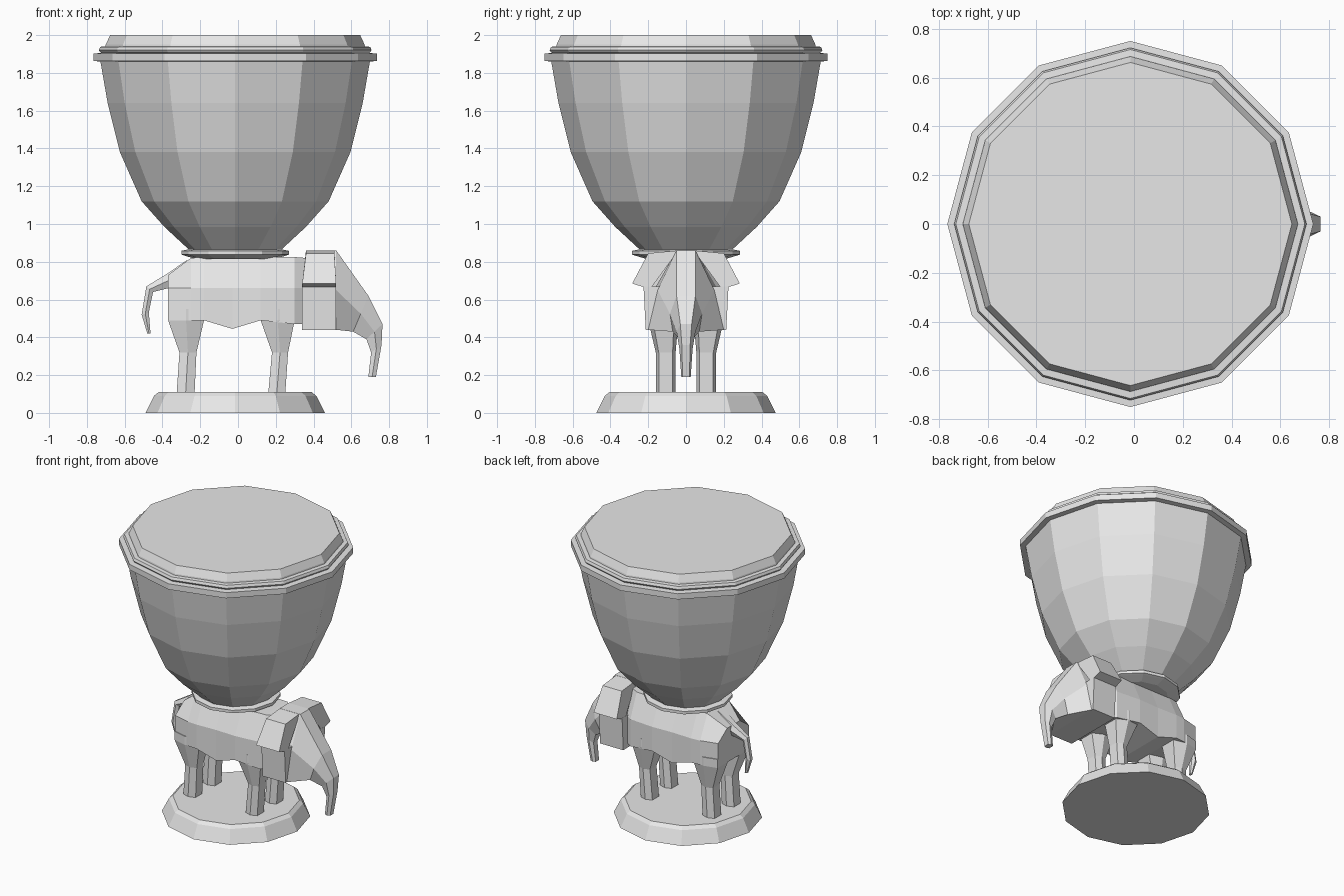
import bpy, bmesh, math

cube = bpy.data.objects.get("Cube")
if cube:
    bpy.data.objects.remove(cube)

gray = bpy.data.materials.new("plain_gray")
gray.use_nodes = True
COLOR = (0.8, 0.8, 0.8, 1)
gray.diffuse_color = COLOR
gray.node_tree.nodes["Principled BSDF"].inputs["Base Color"].default_value = COLOR

CENTER_X = -0.015


def loft(name, rings):
    """Skin closed rings of equal length and cap both ends, flat shaded."""
    bm = bmesh.new()
    loops = [[bm.verts.new(p) for p in ring] for ring in rings]
    n = len(loops[0])
    for a, b in zip(loops, loops[1:]):
        for i in range(n):
            j = (i + 1) % n
            bm.faces.new((a[i], a[j], b[j], b[i]))
    bm.faces.new(loops[0])
    bm.faces.new(loops[-1])
    bmesh.ops.recalc_face_normals(bm, faces=bm.faces)
    mesh = bpy.data.meshes.new(name)
    bm.to_mesh(mesh)
    bm.free()
    mesh.materials.append(gray)
    obj = bpy.data.objects.new(name, mesh)
    bpy.context.collection.objects.link(obj)
    return obj


def lathe(name, profile, sides=12):
    """Twelve-sided turned part from (radius, height) pairs."""
    step = math.tau / sides
    return loft(name, [[(CENTER_X + r * math.cos(i * step), r * math.sin(i * step), z)
                        for i in range(sides)] for r, z in profile])


def mirrored_ring(half):
    """Close a half outline of (x, y, z) points across the middle plane."""
    return half + [(x, -y, z) for x, y, z in reversed(half)]


def slanted_ring(top, bottom, w_top, w_mid, w_bottom):
    """Six-point ring between a top and a bottom (x, z) point."""
    mid = [(a + b) / 2 for a, b in zip(top, bottom)]
    return mirrored_ring([(p[0], w, p[1]) for p, w in
                          ((top, w_top), (mid, w_mid), (bottom, w_bottom))])


# Round stand and drum
lathe("base", [(0.475, 0), (0.43, 0.09), (0.405, 0.11)])
lathe("foot_ring", [(0.21, 0.815), (0.27, 0.833), (0.285, 0.838), (0.285, 0.858), (0.25, 0.865)])
lathe("drum_bowl", [(0.24, 0.86), (0.375, 0.985), (0.495, 1.12), (0.61, 1.38),
                    (0.675, 1.64), (0.715, 1.87)])
lathe("drum_rim", [(0.71, 1.86), (0.75, 1.863), (0.75, 1.903), (0.705, 1.905)])
lathe("upper_hoop", [(0.70, 1.90), (0.715, 1.91), (0.722, 1.92), (0.715, 1.938), (0.685, 1.94)])
lathe("drum_skin", [(0.69, 1.92), (0.685, 1.95), (0.662, 2.0)])

# Body: x, top height, belly height, top width, side width
body = []
for x, top, belly, w_top, w_side in ((-0.37, 0.73, 0.49, 0.07, 0.17),
                                     (-0.25, 0.82, 0.49, 0.12, 0.20),
                                     (-0.18, 0.825, 0.49, 0.13, 0.205),
                                     (-0.03, 0.825, 0.445, 0.13, 0.20),
                                     (0.12, 0.825, 0.49, 0.13, 0.205),
                                     (0.30, 0.825, 0.47, 0.12, 0.19),
                                     (0.36, 0.82, 0.47, 0.08, 0.15)):
    body.append(mirrored_ring([(x, w_top, top), (x, w_side, 0.66), (x, w_side, belly)]))
loft("body", body)

# Head flowing into the trunk
loft("head_and_trunk", [
    slanted_ring((0.36, 0.86), (0.34, 0.44), 0.05, 0.17, 0.19),
    slanted_ring((0.52, 0.86), (0.52, 0.44), 0.05, 0.15, 0.20),
    slanted_ring((0.69, 0.62), (0.61, 0.43), 0.05, 0.085, 0.07),
    slanted_ring((0.765, 0.47), (0.68, 0.39), 0.03, 0.05, 0.035),
    slanted_ring((0.76, 0.36), (0.705, 0.32), 0.022, 0.035, 0.022),
    slanted_ring((0.73, 0.19), (0.69, 0.19), 0.018, 0.025, 0.018)])


def slab(name, outline, x_top, x_bottom):
    """Plate whose (y, z) outline starts with its two top points."""
    spans = [x_top, x_top, x_bottom, x_bottom]
    return loft(name, [[(span[k], y, z) for span, (y, z) in zip(spans, outline)]
                       for k in (0, 1)])


# Legs and ears on both sides
for side, label in ((1, "left"), (-1, "right")):
    slab("upper_ear_" + label, [(side * y, z) for y, z in
         ((0.04, 0.86), (0.20, 0.845), (0.285, 0.685), (0.19, 0.655))],
         (0.36, 0.51), (0.34, 0.52))
    slab("lower_ear_" + label, [(side * y, z) for y, z in
         ((0.10, 0.67), (0.225, 0.67), (0.213, 0.44), (0.10, 0.44))],
         (0.34, 0.52), (0.34, 0.52))
    for name, spans in (("back_leg_", ((-0.37, -0.18), (-0.37, -0.18), (-0.31, -0.22), (-0.325, -0.23))),
                        ("front_leg_", ((0.12, 0.30), (0.12, 0.30), (0.18, 0.265), (0.16, 0.25)))):
        rings = []
        for (x0, x1), (y0, y1), z in zip(spans,
                                         ((0.04, 0.20), (0.04, 0.20), (0.055, 0.16), (0.055, 0.16)),
                                         (0.55, 0.49, 0.32, 0.10)):
            cx, cy = (x0 + x1) / 2, (y0 + y1) / 2
            hx, hy = (x1 - x0) / 2, (y1 - y0) / 2
            rings.append([(cx + u * hx, side * (cy + v * hy), z) for u, v in
                          ((1, 0.7), (0, 1), (-1, 0.7), (-1, -0.7), (0, -1), (1, -0.7))])
        loft(name + label, rings)

# Tail
loft("tail", [
    slanted_ring((-0.27, 0.81), (-0.30, 0.67), 0.03, 0.05, 0.03),
    slanted_ring((-0.37, 0.74), (-0.37, 0.66), 0.02, 0.035, 0.02),
    slanted_ring((-0.485, 0.67), (-0.45, 0.64), 0.012, 0.024, 0.012),
    slanted_ring((-0.51, 0.52), (-0.472, 0.53), 0.012, 0.024, 0.012),
    slanted_ring((-0.48, 0.42), (-0.463, 0.42), 0.008, 0.012, 0.008)])
